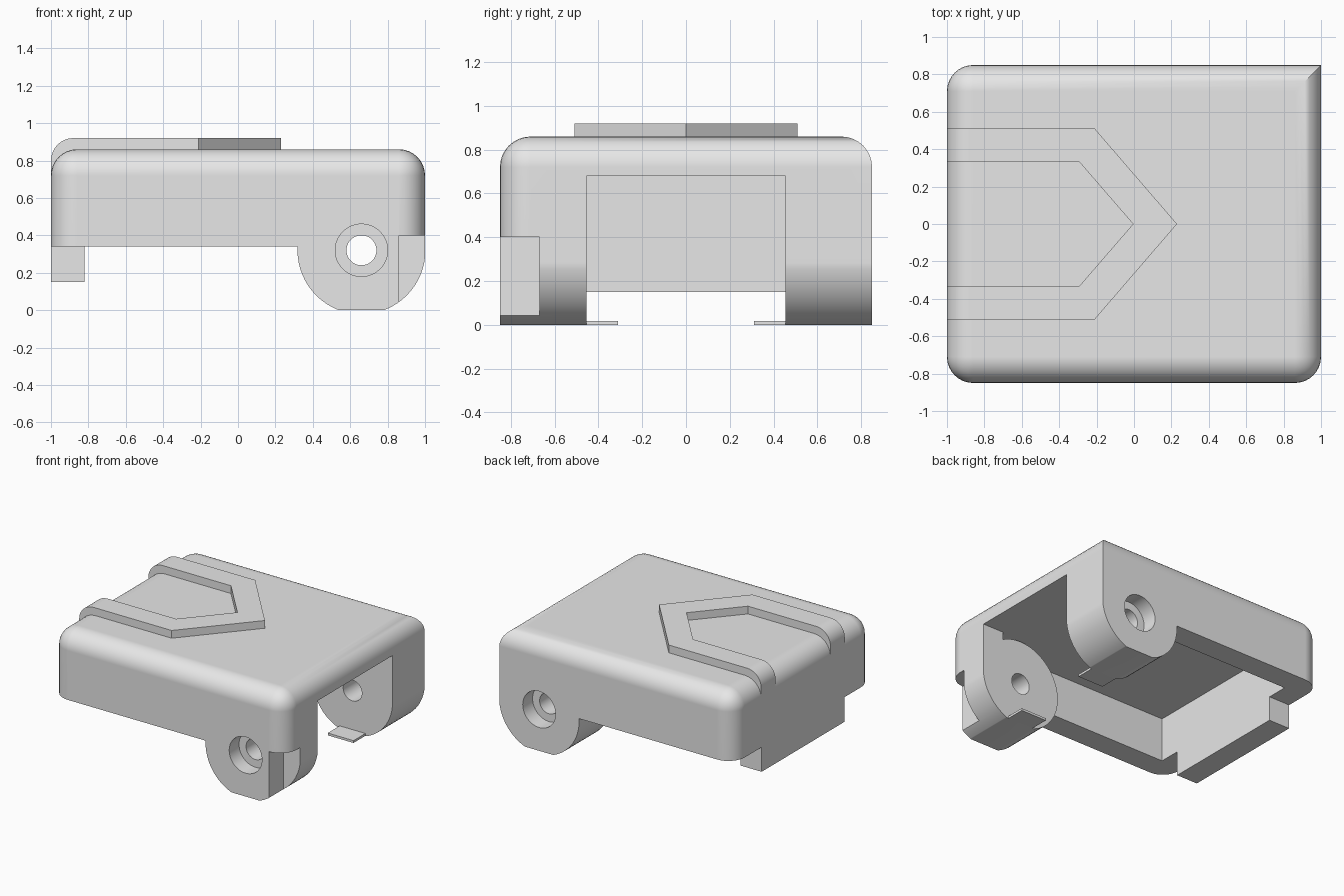
import bpy
import bmesh
from math import radians
from mathutils import Matrix, Vector

if "Cube" in bpy.data.objects:
    bpy.data.objects.remove(bpy.data.objects["Cube"])

grey = bpy.data.materials.new("light_grey")
grey.use_nodes = True
grey.diffuse_color = (0.8, 0.8, 0.8, 1)
for node in grey.node_tree.nodes:
    if node.type == 'BSDF_PRINCIPLED':
        node.inputs["Base Color"].default_value = grey.diffuse_color


def to_object(name, bm):
    bmesh.ops.recalc_face_normals(bm, faces=bm.faces)
    mesh = bpy.data.meshes.new(name)
    bm.to_mesh(mesh)
    bm.free()
    mesh.materials.append(grey)
    obj = bpy.data.objects.new(name, mesh)
    bpy.context.scene.collection.objects.link(obj)
    return obj


def box_bmesh(low, high):
    low, high = Vector(low), Vector(high)
    bm = bmesh.new()
    bmesh.ops.create_cube(bm, size=1, matrix=Matrix.Translation((low + high) / 2)
                          @ Matrix.Diagonal((*(high - low), 1)))
    return bm


def box(name, low, high):
    return to_object(name, box_bmesh(low, high))


def pin(name, radius, y0, y1):
    """Cylinder along y on the hinge axis."""
    bm = bmesh.new()
    bmesh.ops.create_cone(bm, cap_ends=True, segments=64, radius1=radius, radius2=radius,
                          depth=abs(y1 - y0),
                          matrix=Matrix.Translation((0.66, (y0 + y1) / 2, 0.32))
                          @ Matrix.Rotation(radians(90), 4, 'X'))
    return to_object(name, bm)


def combine(target, tool, operation='DIFFERENCE'):
    mod = target.modifiers.new("combine", 'BOOLEAN')
    mod.operation = operation
    mod.solver = 'EXACT'
    mod.object = tool
    bpy.context.view_layer.objects.active = target
    bpy.ops.object.modifier_apply(modifier=mod.name)
    bpy.data.objects.remove(tool)


def finish(obj):
    obj.data.shade_smooth()
    obj.data.set_sharp_from_angle(angle=radians(30))
    mod = obj.modifiers.new("even_shading", 'WEIGHTED_NORMAL')
    mod.keep_sharp = True


# Rounded outer block; one upright corner stays sharp
bm = box_bmesh((-1, -0.85, 0), (1, 0.85, 0.86))
rounded = []
for edge in bm.edges:
    a, b = (v.co for v in edge.verts)
    upright = abs(a.z - b.z) > 0.1
    sharp_corner = a.x > 0 and a.y > 0
    if (upright and not sharp_corner) or (not upright and a.z > 0.5):
        rounded.append(edge)
bmesh.ops.bevel(bm, geom=rounded, offset=0.14, segments=8, profile=0.5, affect='EDGES')
body = to_object("housing", bm)

# Hollow underside, leaving a round hinge lug on each side
hollow = box("hollow_cutter", (-0.82, -0.67, -0.5), (0.82, 0.67, 0.68))
combine(hollow, box("lower_cutter", (-2, -2, -1), (2, 2, 0.34)), 'UNION')
for side in (-1, 1):
    combine(hollow, pin("lug_shape", 0.342, side * 0.455, side * 3))
combine(body, hollow)

# Open end and corner notch
combine(body, box("opening_cutter", (0.7, -0.455, -1.5), (2, 0.455, 0.68)))
combine(body, box("notch_cutter", (0.86, -2, -1), (2, -0.67, 0.4)))

# Pin holes with wide outer recesses
combine(body, pin("pin_hole_cutter", 0.08, -2, 2))
for side in (-1, 1):
    combine(body, pin("recess_cutter", 0.14, side * 0.73, side * 2))
finish(body)

# Tongue below the closed end
box("end_tongue", (-1, -0.505, 0.15), (-0.82, 0.505, 0.34))

# Thin plates at the foot of each lug
for name, y0, y1 in (("front_foot_plate", -0.455, -0.31), ("back_foot_plate", 0.31, 0.455)):
    box(name, (0.55, y0, 0), (0.77, y1, 0.018))

# Raised arrow band that wraps over the closed end
half = [(-1, 0.51), (-0.21, 0.51), (0.23, 0)]
inner = [(-1, 0.335), (-0.295, 0.335), (-0.005, 0)]


def across(points):
    return points + [(x, -y) for x, y in reversed(points[:-1])]


outline = across(half) + across(inner)[::-1]
bm = bmesh.new()
base = bm.faces.new([bm.verts.new((x, y, 0.72)) for x, y in outline])
top = bmesh.ops.extrude_face_region(bm, geom=[base])
bmesh.ops.translate(bm, vec=(0, 0, 0.2),
                    verts=[g for g in top["geom"] if isinstance(g, bmesh.types.BMVert)])
if not any(f.normal.z < -0.5 or f.calc_center_median().z < 0.73 for f in bm.faces):
    bm.faces.new([v for v in bm.verts if v.co.z < 0.8])
ends = [e for e in bm.edges if all(v.co.x < -0.99 and v.co.z > 0.9 for v in e.verts)]
bmesh.ops.bevel(bm, geom=ends, offset=0.12, segments=8, profile=0.5, affect='EDGES')
finish(to_object("arrow_band", bm))
